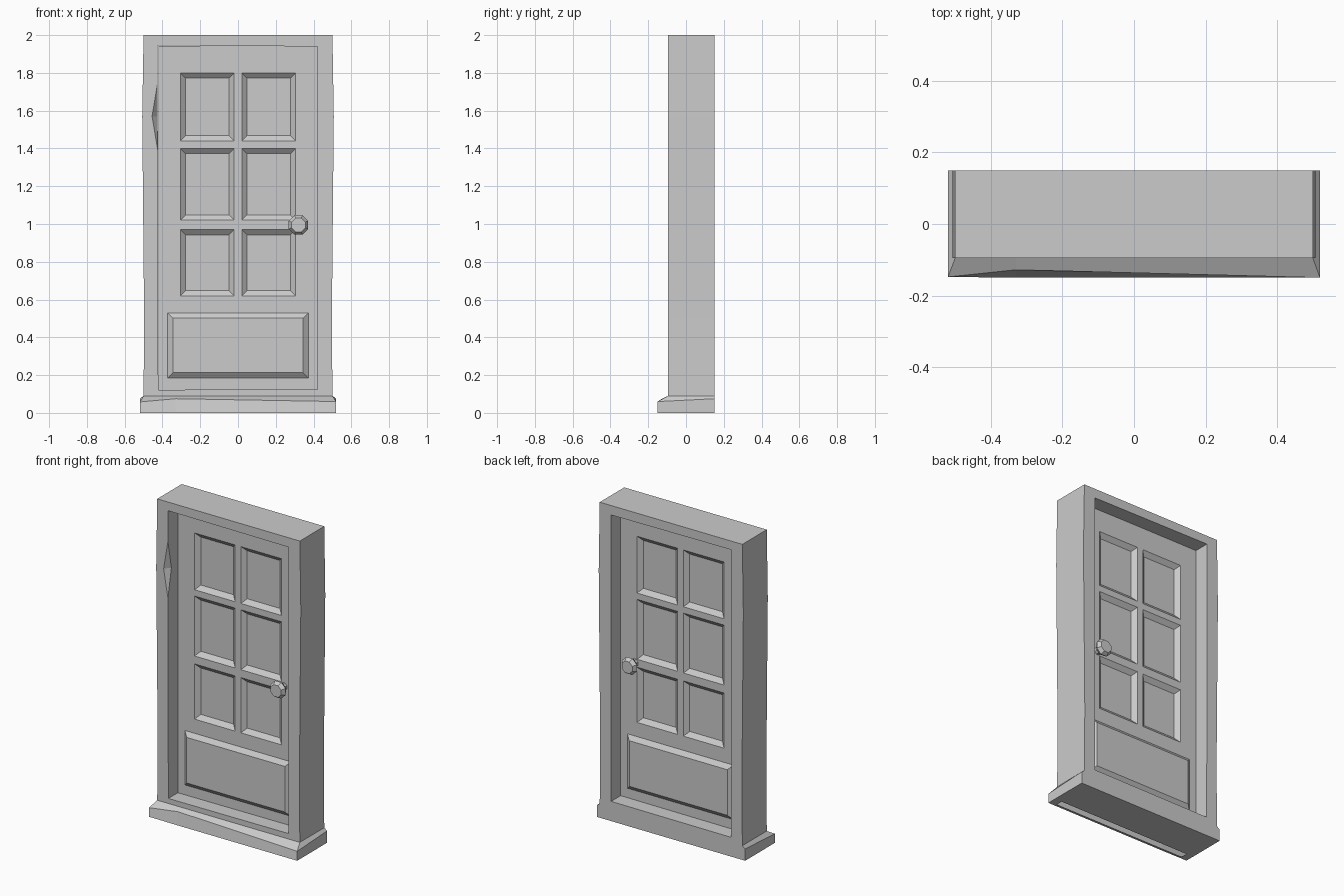
import bpy, bmesh, math
from mathutils import Matrix

if "Cube" in bpy.data.objects:
    bpy.data.objects.remove(bpy.data.objects["Cube"])

FRONT, BACK, TOP, BASE = -0.095, 0.15, 2.0, 0.09
DOOR_F, DOOR_B = 0.0, 0.055
MID = (DOOR_F + DOOR_B) / 2


def finish(bm, name, recalc=True):
    bmesh.ops.remove_doubles(bm, verts=bm.verts, dist=1e-5)
    if recalc:
        bmesh.ops.recalc_face_normals(bm, faces=bm.faces)
    me = bpy.data.meshes.new(name)
    bm.to_mesh(me)
    bm.free()
    ob = bpy.data.objects.new(name, me)
    bpy.context.scene.collection.objects.link(ob)
    return ob


def poly(bm, pts):
    return bm.faces.new([bm.verts.new(p) for p in pts])


def strip(bm, a, b):
    for i in range(len(a)):
        j = (i + 1) % len(a)
        poly(bm, [a[i], a[j], b[j], b[i]])


# Frame: matching outer and inner outlines, bowed slightly at the sides
outer = [(-.5, BASE), (.5, BASE), (.497, .5), (.507, 1.57), (.5, TOP),
         (-.5, TOP), (-.507, 1.57), (-.497, .5)]
inner = [(-.422, .122), (.42, .125), (.42, .5), (.421, 1.57), (.42, 1.94),
         (-.425, 1.945), (-.425, 1.57), (-.423, .5)]
bm = bmesh.new()
of, ob_, nf, nb = [[(x, y, z) for x, z in loop] for loop, y in
                   ((outer, FRONT), (outer, BACK), (inner, FRONT), (inner, BACK))]
strip(bm, of, ob_)
strip(bm, of, nf)
strip(bm, ob_, nb)
strip(bm, nf, nb)
frame = finish(bm, "door_frame")

# Chip knocked out of the left jamb
bm = bmesh.new()
bmesh.ops.create_icosphere(bm, subdivisions=1, radius=1)
bm.clear()
ring = [(-.455, FRONT, 1.57), (-.425, FRONT - .035, 1.57),
        (-.395, FRONT, 1.57), (-.425, FRONT + .035, 1.57)]
for tip in ((-.425, FRONT, 1.75), (-.425, FRONT, 1.39)):
    for i in range(4):
        poly(bm, [ring[i], ring[(i + 1) % 4], tip])
cutter = finish(bm, "chip_cutter")
cutter.hide_render = True
cutter.hide_viewport = True
mod = frame.modifiers.new("chip", 'BOOLEAN')
mod.operation = 'DIFFERENCE'
mod.object = cutter

# Sill: sloped shoulders with a worn front edge, slot open underneath
bm = bmesh.new()
top = [(-.5, BACK, BASE), (-.5, FRONT, BASE), (-.33, FRONT, BASE),
       (.5, FRONT, BASE), (.5, BACK, BASE)]
mid = [(-.52, BACK, .075), (-.52, -.148, .058), (-.33, -.128, .075),
       (.52, -.15, .06), (.52, BACK, .075)]
low = [(-.52, BACK, 0), (-.52, -.148, 0), (-.33, -.15, 0),
       (.52, -.15, 0), (.52, BACK, 0)]
strip(bm, top, mid)
strip(bm, mid, low)
poly(bm, [(-.52, BACK, 0), (.52, BACK, 0), (.52, -.08, 0), (-.52, -.08, 0)])
hole_out = [(-.52, -.08, 0), (.52, -.08, 0), (.52, -.15, 0), (-.52, -.148, 0)]
hole_in = [(-.47, -.09, 0), (.47, -.09, 0), (.47, -.135, 0), (-.47, -.135, 0)]
strip(bm, hole_out, hole_in)
finish(bm, "sill")


# Door leaf: bevelled panels on both sides
def panel(bm, x0, x1, z0, z1, y, inner_y, b=.028):
    o = [(x0, y, z0), (x1, y, z0), (x1, y, z1), (x0, y, z1)]
    n = [(x0 + b, inner_y, z0 + b), (x1 - b, inner_y, z0 + b),
         (x1 - b, inner_y, z1 - b), (x0 + b, inner_y, z1 - b)]
    strip(bm, o, n)
    poly(bm, n)


W = .422
panes = [(-.305, -.02), (.02, .305)]
rows = [(.122, .185, [], 0), (.185, .53, [(-.372, .372)], -.022), (.53, .62, [], 0),
        (.62, .97, panes, .024), (.97, 1.02, [], 0), (1.02, 1.4, panes, .024),
        (1.4, 1.44, [], 0), (1.44, 1.8, panes, .024), (1.8, 1.942, [], 0)]
bm = bmesh.new()
for z0, z1, cells, depth in rows:
    x = -W
    for c0, c1 in cells + [(W, W)]:
        poly(bm, [(x, DOOR_F, z0), (c0, DOOR_F, z0), (c0, DOOR_F, z1), (x, DOOR_F, z1)])
        if c1 > c0:
            panel(bm, c0, c1, z0, z1, DOOR_F, DOOR_F + depth)
        x = c1
for f in bm.faces:
    f.normal_update()
    if f.normal.y > 0:
        f.normal_flip()
other = bmesh.ops.duplicate(bm, geom=bm.verts[:] + bm.edges[:] + bm.faces[:])["geom"]
for v in [g for g in other if isinstance(g, bmesh.types.BMVert)]:
    v.co.y = 2 * MID - v.co.y
bmesh.ops.reverse_faces(bm, faces=[g for g in other if isinstance(g, bmesh.types.BMFace)])
finish(bm, "door_leaf", recalc=False)

# Knobs: eight-sided turned profile, one per side
profile = [(.025, DOOR_F), (.025, -.03), (.042, -.034), (.056, -.055), (.04, -.078)]
for name, flip in (("front_knob", False), ("back_knob", True)):
    bm = bmesh.new()
    rings = []
    for r, y in profile:
        yy = 2 * MID - y if flip else y
        rings.append([(.32 + r * math.cos((i + .5) * math.pi / 4), yy,
                       .995 + r * math.sin((i + .5) * math.pi / 4)) for i in range(8)])
    for a, b in zip(rings, rings[1:]):
        strip(bm, a, b)
    poly(bm, rings[-1])
    finish(bm, name)
